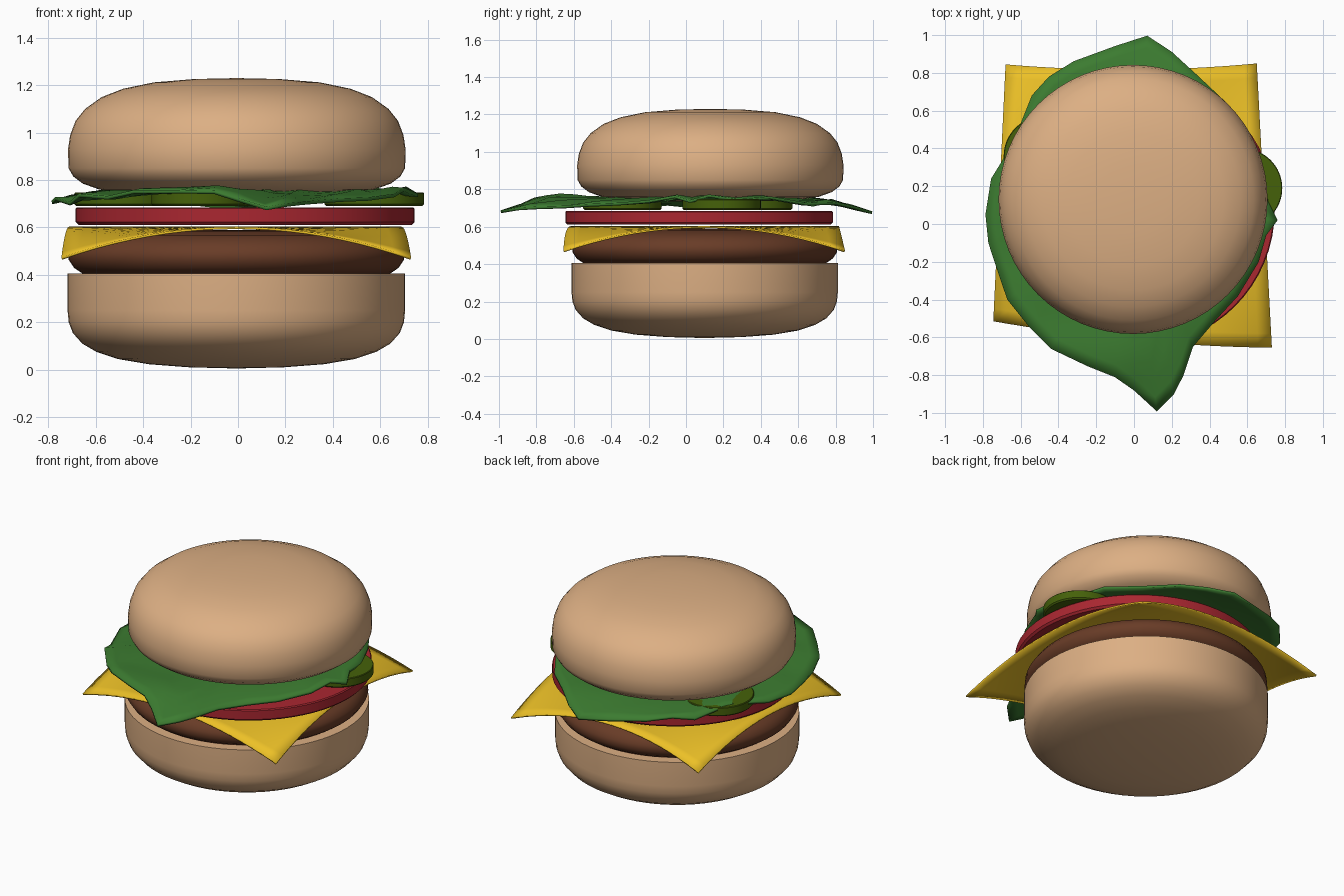
import bpy, bmesh, math
from mathutils import Vector

if "Cube" in bpy.data.objects:
    bpy.data.objects.remove(bpy.data.objects["Cube"])

def material(name, rgb):
    m = bpy.data.materials.new(name)
    m.diffuse_color = (*rgb, 1)
    m.use_nodes = True
    m.node_tree.nodes["Principled BSDF"].inputs["Base Color"].default_value = m.diffuse_color
    return m

BUN = material("bread", (0.72, 0.43, 0.23))
MEAT = material("meat", (0.14, 0.045, 0.02))
CHEESE = material("cheese", (0.84, 0.53, 0.02))
RED = material("tomato", (0.40, 0.02, 0.03))
GREEN = material("lettuce", (0.045, 0.20, 0.03))
PICKLE = material("pickle", (0.06, 0.12, 0.003))

def finish(bm, name, mat, angle=40):
    bmesh.ops.recalc_face_normals(bm, faces=bm.faces)
    me = bpy.data.meshes.new(name)
    bm.to_mesh(me)
    bm.free()
    me.materials.append(mat)
    ob = bpy.data.objects.new(name, me)
    bpy.context.collection.objects.link(ob)
    bpy.ops.object.select_all(action='DESELECT')
    ob.select_set(True)
    bpy.context.view_layer.objects.active = ob
    bpy.ops.object.shade_smooth_by_angle(angle=math.radians(angle))
    return ob

def lathe(name, profile, centre, mat, n=64):
    """Revolve (radius, z) points around a vertical axis; both ends lie on the axis."""
    bm = bmesh.new()
    vs = [bm.verts.new((r, 0, z)) for r, z in profile]
    es = [bm.edges.new(p) for p in zip(vs, vs[1:])]
    bmesh.ops.spin(bm, geom=vs + es, cent=(0, 0, 0), axis=(0, 0, 1),
                   angle=2 * math.pi, steps=n, use_merge=True)
    bmesh.ops.remove_doubles(bm, verts=bm.verts, dist=1e-4)
    bmesh.ops.translate(bm, verts=bm.verts, vec=(*centre, 0))
    return finish(bm, name, mat)

def disc(name, r, z0, z1, centre, mat, b=0.012):
    return lathe(name, [(0, z0), (r - b, z0), (r, z0 + b), (r, z1 - b / 2),
                        (r - b / 2, z1), (0, z1)], centre, mat)

# Buns and patty
lathe("bottom_bun", [(0, 0.005), (0.2, 0.01), (0.37, 0.023), (0.5, 0.045), (0.59, 0.075),
                     (0.65, 0.11), (0.69, 0.155), (0.707, 0.2), (0.712, 0.25),
                     (0.712, 0.405), (0, 0.405)], (-0.007, 0.1), BUN)
lathe("top_bun", [(0, 0.733), (0.3, 0.737), (0.48, 0.745), (0.58, 0.76), (0.65, 0.785),
                  (0.69, 0.815), (0.71, 0.85), (0.712, 0.93), (0.703, 0.99), (0.68, 1.05),
                  (0.64, 1.1), (0.57, 1.15), (0.48, 1.185), (0.35, 1.212), (0.18, 1.226),
                  (0, 1.23)], (-0.005, 0.13), BUN)
lathe("patty", [(0, 0.406), (0.65, 0.406), (0.685, 0.43), (0.708, 0.465), (0.705, 0.5),
                (0.68, 0.535), (0.62, 0.565), (0.5, 0.582), (0.3, 0.588), (0, 0.59)],
      (-0.007, 0.1), MEAT)

# Cheese slice: skewed square whose corners droop
bm = bmesh.new()
bmesh.ops.create_grid(bm, x_segments=20, y_segments=20, size=1)
c00, c10, c01, c11 = map(Vector, [(-0.745, -0.515), (0.73, -0.655), (-0.68, 0.845), (0.65, 0.85)])
for v in bm.verts:
    u, w = v.co.x, v.co.y
    s, t = (u + 1) / 2, (w + 1) / 2
    p = c00.lerp(c10, s).lerp(c01.lerp(c11, s), t)
    v.co = (p.x, p.y - 0.03 * (1 - u * u), 0.603 - 0.13 * u * u * w * w)
cheese = finish(bm, "cheese", CHEESE)
sol = cheese.modifiers.new("thickness", 'SOLIDIFY')
sol.thickness, sol.offset = 0.01, -1

# Tomato and pickles
disc("tomato_slice", 0.715, 0.611, 0.685, (0.03, 0.07), RED)
for i, c in enumerate([(0.575, 0.19), (-0.155, -0.34), (-0.48, 0.36)]):
    disc(f"pickle_{i + 1}", 0.21, 0.69, 0.748, c, PICKLE, 0.008)

# Lettuce: wavy leaf, rings shrinking from its outline to the centre
outline = [(0.12, -0.99, 0.68), (0.21, -0.9, 0.695), (0.26, -0.8, 0.70), (0.31, -0.65, 0.705),
           (0.43, -0.51, 0.715), (0.55, -0.38, 0.72), (0.66, -0.2, 0.735), (0.70, -0.06, 0.76),
           (0.76, 0.02, 0.735), (0.71, 0.12, 0.765), (0.68, 0.28, 0.74), (0.61, 0.45, 0.755),
           (0.48, 0.65, 0.72), (0.32, 0.8, 0.725), (0.2, 0.91, 0.70), (0.07, 0.995, 0.675),
           (-0.1, 0.94, 0.69), (-0.32, 0.86, 0.715), (-0.45, 0.78, 0.74), (-0.54, 0.68, 0.715),
           (-0.62, 0.48, 0.745), (-0.7, 0.33, 0.73), (-0.755, 0.24, 0.715), (-0.785, 0.05, 0.705),
           (-0.77, -0.1, 0.72), (-0.71, -0.28, 0.70), (-0.67, -0.4, 0.735), (-0.55, -0.55, 0.725),
           (-0.44, -0.66, 0.75), (-0.25, -0.75, 0.745), (-0.1, -0.81, 0.74), (0.0, -0.88, 0.715)]
bm = bmesh.new()
mid = Vector((0, 0.1, 0.755))
rings = []
for f in (1, 0.93, 0.85, 0.76, 0.64, 0.45):
    ring = []
    for i, p in enumerate(outline):
        q = mid.lerp(Vector(p), f)
        q.z = mid.z + (p[2] - mid.z) * f ** 4
        if 0.6 < f < 1:
            q.z += 0.007 * math.sin(i * 2.1 + f * 19)
        q.z += 0.03 * math.exp(-((q.x + 0.05) / 0.17) ** 2 - ((q.y + 0.7) / 0.1) ** 2)
        ring.append(bm.verts.new(q))
    rings.append(ring)
n = len(outline)
for a, b in zip(rings, rings[1:]):
    for i in range(n):
        j = (i + 1) % n
        bm.faces.new((a[i], a[j], b[j], b[i]))
hub = bm.verts.new(mid)
for i in range(n):
    bm.faces.new((rings[-1][i], rings[-1][(i + 1) % n], hub))
leaf = finish(bm, "lettuce", GREEN, 60)
sol = leaf.modifiers.new("thickness", 'SOLIDIFY')
sol.thickness, sol.offset = 0.015, 0
